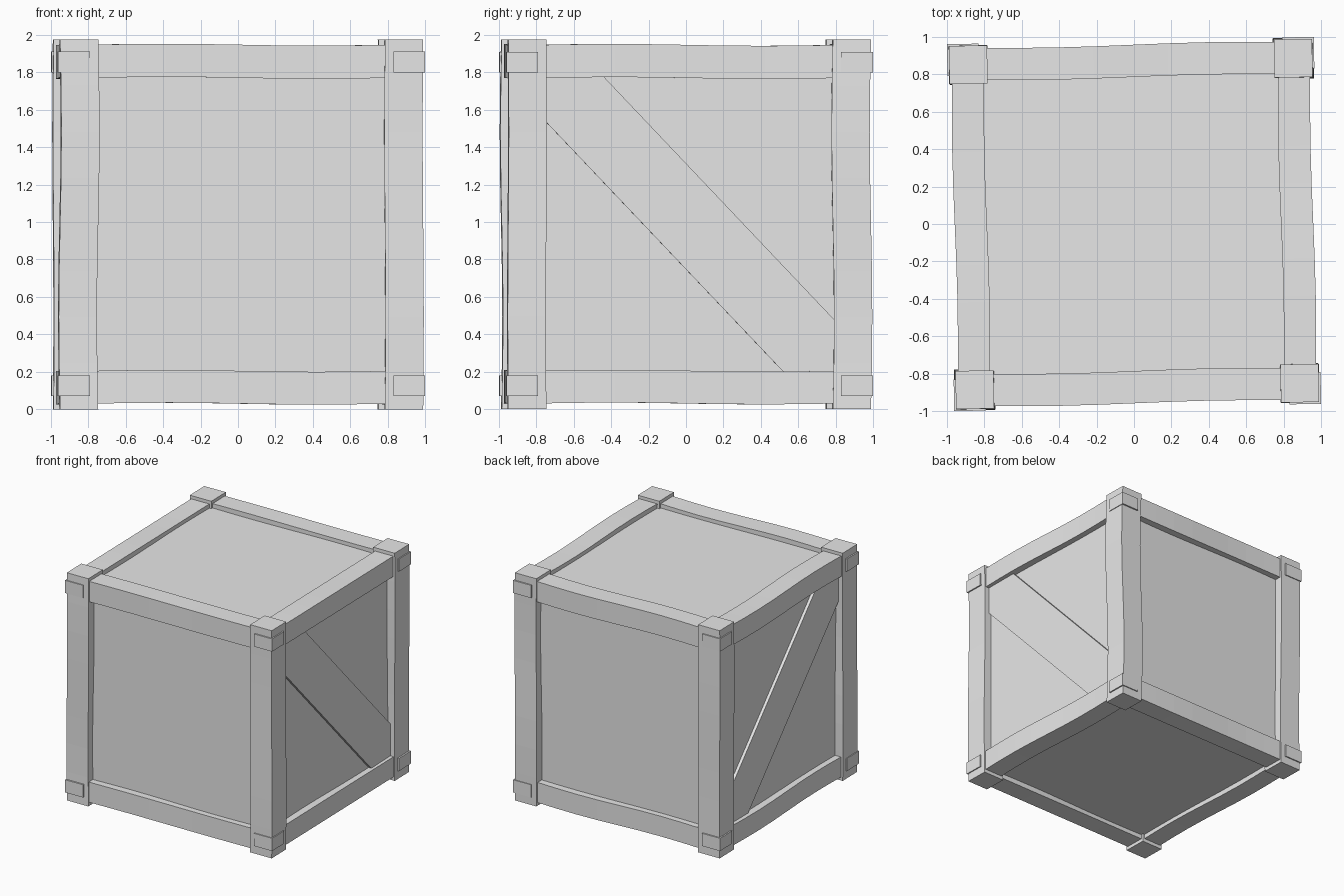
import bpy
import bmesh
from math import sin, pi, radians
from mathutils import Vector, Matrix

cube = bpy.data.objects.get("Cube")
if cube:
    bpy.data.objects.remove(cube)

grey = bpy.data.materials.new("plain_grey")
grey.use_nodes = True
colour = (0.8, 0.8, 0.8, 1)
grey.diffuse_color = colour
grey.node_tree.nodes["Principled BSDF"].inputs["Base Color"].default_value = colour

# The whole crate is turned slightly about the vertical axis
TURN = Matrix.Rotation(radians(1.15), 4, "Z")


def finish(bm, name):
    bmesh.ops.recalc_face_normals(bm, faces=bm.faces)
    bm.transform(TURN)
    mesh = bpy.data.meshes.new(name)
    bm.to_mesh(mesh)
    bm.free()
    mesh.materials.append(grey)
    obj = bpy.data.objects.new(name, mesh)
    bpy.context.collection.objects.link(obj)
    return obj


def board(name, low, high, axis=None, bend=(0, 0, 0)):
    """Box between two corners, optionally cut along an axis and bent in an S."""
    low, high = Vector(low), Vector(high)
    bm = bmesh.new()
    bmesh.ops.create_cube(bm, size=1)
    size = high - low
    bm.transform(Matrix.Translation((low + high) / 2) @ Matrix.Diagonal(size.to_4d()))
    if axis is not None:
        along = [e for e in bm.edges
                 if abs((e.verts[0].co - e.verts[1].co)[axis]) > size[axis] / 2]
        bmesh.ops.subdivide_edges(bm, edges=along, cuts=7, use_grid_fill=True)
        for v in bm.verts:
            t = (v.co[axis] - low[axis]) / size[axis]
            v.co += Vector(bend) * sin(2 * pi * t)
    return finish(bm, name)


# Recessed panels
board("panel_box", (-0.9, -0.9, 0.07), (0.9, 0.9, 1.91))

# Corner posts and their wrapped brackets
for sx, side in ((-1, "right"), (1, "left")):
    for sy, end in ((-1, "front"), (1, "back")):
        def corner(inner, outer, z0, z1):
            xs = sorted((sx * inner, sx * outer))
            ys = sorted((sy * inner, sy * outer))
            return (xs[0], ys[0], z0), (xs[1], ys[1], z1)

        sway = 0.007 if sx == sy else -0.003
        board(f"{end}_{side}_post", *corner(0.766, 0.97, 0, 1.975), 2, (-sway, sway, 0))
        for level, z in (("lower", 0.07), ("upper", 1.80)):
            board(f"{end}_{side}_{level}_bracket", *corner(0.81, 0.98, z, z + 0.11))

# Horizontal beams, top and bottom
for level, z0, z1 in (("lower", 0.03, 0.205), ("upper", 1.77, 1.947)):
    for s, end, side in ((-1, "front", "right"), (1, "back", "left")):
        a, b = sorted((s * 0.785, s * 0.957))
        board(f"{level}_{end}_beam", (-0.8, a, z0), (0.8, b, z1), 0, (0, -0.006, 0.005))
        board(f"{level}_{side}_beam", (a, -0.8, z0), (b, 0.8, z1), 1, (0.006, 0, 0.005))

# Diagonal braces on both sides, clipped under the frame
outline = [(-0.8, 1.8), (-0.8, 1.57), (0.53, 0.17), (0.82, 0.17), (0.82, 0.43), (-0.48, 1.8)]
for s, side in ((-1, "right"), (1, "left")):
    bm = bmesh.new()
    face = bm.faces.new([bm.verts.new((s * 0.88, y, z)) for y, z in outline])
    grown = bmesh.ops.extrude_face_region(bm, geom=[face])["geom"]
    moved = [g for g in grown if isinstance(g, bmesh.types.BMVert)]
    bmesh.ops.translate(bm, verts=moved, vec=(s * 0.045, 0, 0))
    finish(bm, f"{side}_diagonal_brace")
